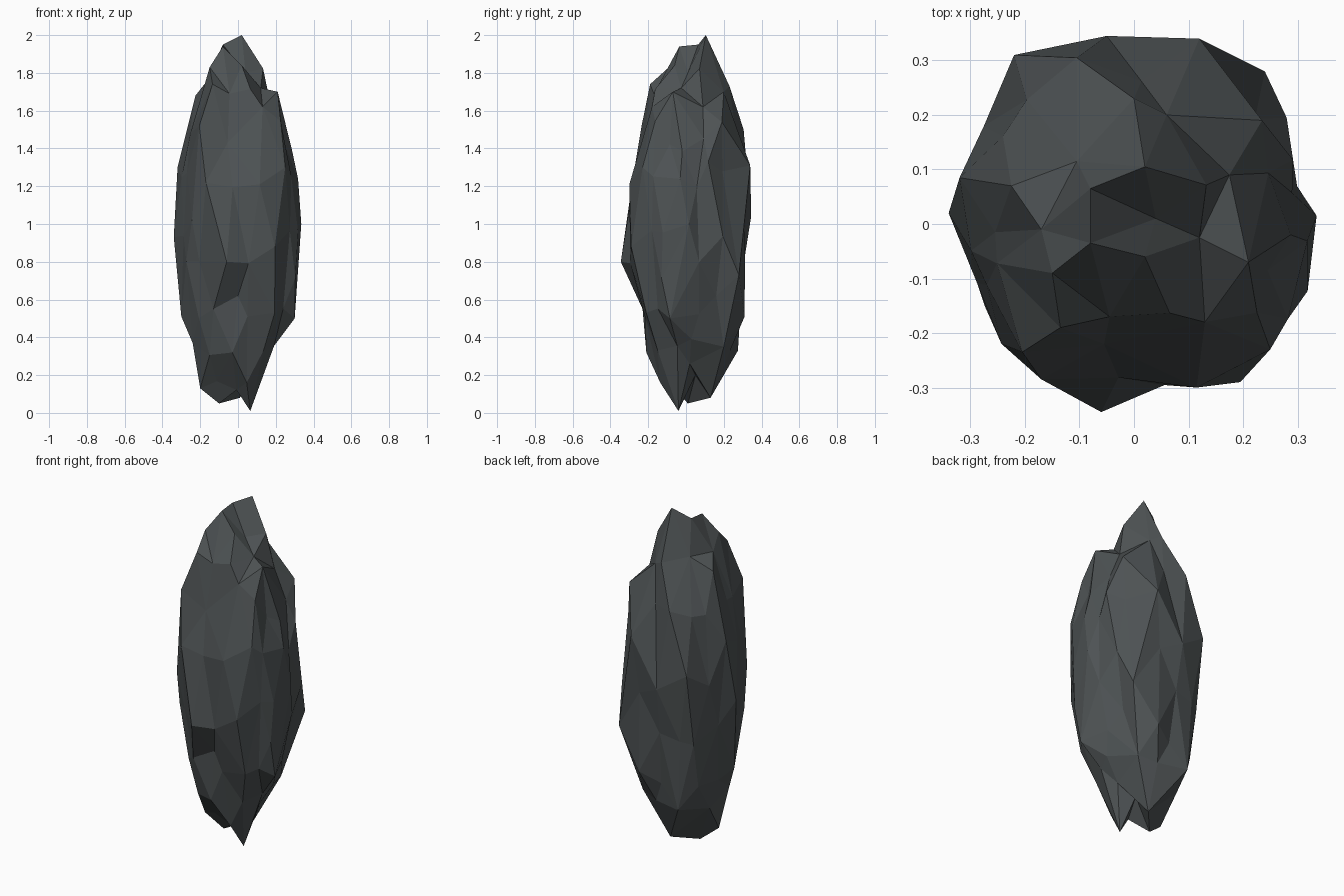
import bpy, bmesh, random
from mathutils import Vector

if "Cube" in bpy.data.objects:
    bpy.data.objects.remove(bpy.data.objects["Cube"])

random.seed(11)
SCALE = Vector((0.33, 0.33, 1.0))      # overall slim ellipsoid
CENTRE = Vector((0, 0, 1.0))

# Key ridge and hollow points that give the rock its character
LANDMARKS = [
    (.02, .105, 2), (-.08, .065, 1.95), (-.08, -.035, 1.94), (.02, -.06, 1.84), (.04, .01, 1.8),
    (-.15, -.09, 1.83), (-.17, -.01, 1.75), (.21, -.07, 1.7), (.12, -.025, 1.72), (.13, -.18, 1.62),
    (.175, .09, 1.62), (.06, .2, 1.7), (0, .23, 1.73), (-.105, .115, 1.75), (-.225, .07, 1.68),
    (-.135, -.19, 1.74), (-.045, -.17, 1.69), (-.205, -.235, 1.52), (-.055, -.22, 1.43), (-.105, .305, 1.5),
    (.235, .19, 1.54), (.03, .05, .2), (-.17, -.285, 1.22), (.115, -.3, 1.21), (-.06, -.345, .8),
    (.195, -.29, .88), (.25, -.23, 1.3), (.335, .015, 1), (-.34, .02, .93), (-.32, .085, 1.3),
    (.12, .34, 1.31), (-.05, .345, 1.04), (.24, .28, .73), (-.22, .31, 1.15), (.09, .31, .51),
    (.3, -.085, .5), (-.3, -.02, .51), (0, -.22, .62), (-.03, -.21, .32), (.135, -.15, .33),
    (.065, -.04, .01), (-.1, .01, .05), (.01, .13, .08), (-.2, -.02, .13), (-.14, .275, .33),
    (.14, .2, .35), (.13, .02, .26), (.21, .16, .62), (-.13, -.23, .55), (-.24, -.06, .37),
]


def unit_space(p):
    q = Vector(p) - CENTRE
    return Vector((q.x / SCALE.x, q.y / SCALE.y, q.z / SCALE.z))


marks = [unit_space(p) for p in LANDMARKS]
points = [(m.normalized(), m.length) for m in marks]
anchors = list(points)

# Fill the wide gaps with icosphere points, blending the landmark radii
ico = bmesh.new()
bmesh.ops.create_icosphere(ico, subdivisions=3, radius=1)
for v in ico.verts:
    d = v.co.normalized()
    if min((d - a).length for a, r in anchors) < 0.27:
        continue
    weights = [1 / ((d - a).length ** 3 + 0.01) for a, r in anchors]
    radius = sum(w * r for w, (a, r) in zip(weights, anchors)) / sum(weights)
    radius = min(radius, 1.02) * random.uniform(0.91, 1.03)
    d = (d + Vector([random.uniform(-.08, .08) for _ in range(3)])).normalized()
    points.append((d, radius))
ico.free()

# Wrap all directions into one closed skin, then push out to the real radii
bm = bmesh.new()
radius_of = {bm.verts.new(d): r for d, r in points}
bmesh.ops.convex_hull(bm, input=list(bm.verts))
for v in bm.verts:
    p = v.co * radius_of[v]
    v.co = Vector((p.x * SCALE.x, p.y * SCALE.y, p.z * SCALE.z)) + CENTRE
    v.co.z = max(v.co.z, 0)
bmesh.ops.recalc_face_normals(bm, faces=list(bm.faces))

mesh = bpy.data.meshes.new("rock_pillar")
bm.to_mesh(mesh)
bm.free()
rock = bpy.data.objects.new("rock_pillar", mesh)
bpy.context.collection.objects.link(rock)

stone = bpy.data.materials.new("dark_grey_stone")
stone.diffuse_color = (0.075, 0.085, 0.088, 1)
stone.use_nodes = True
stone.node_tree.nodes["Principled BSDF"].inputs["Base Color"].default_value = stone.diffuse_color
mesh.materials.append(stone)
